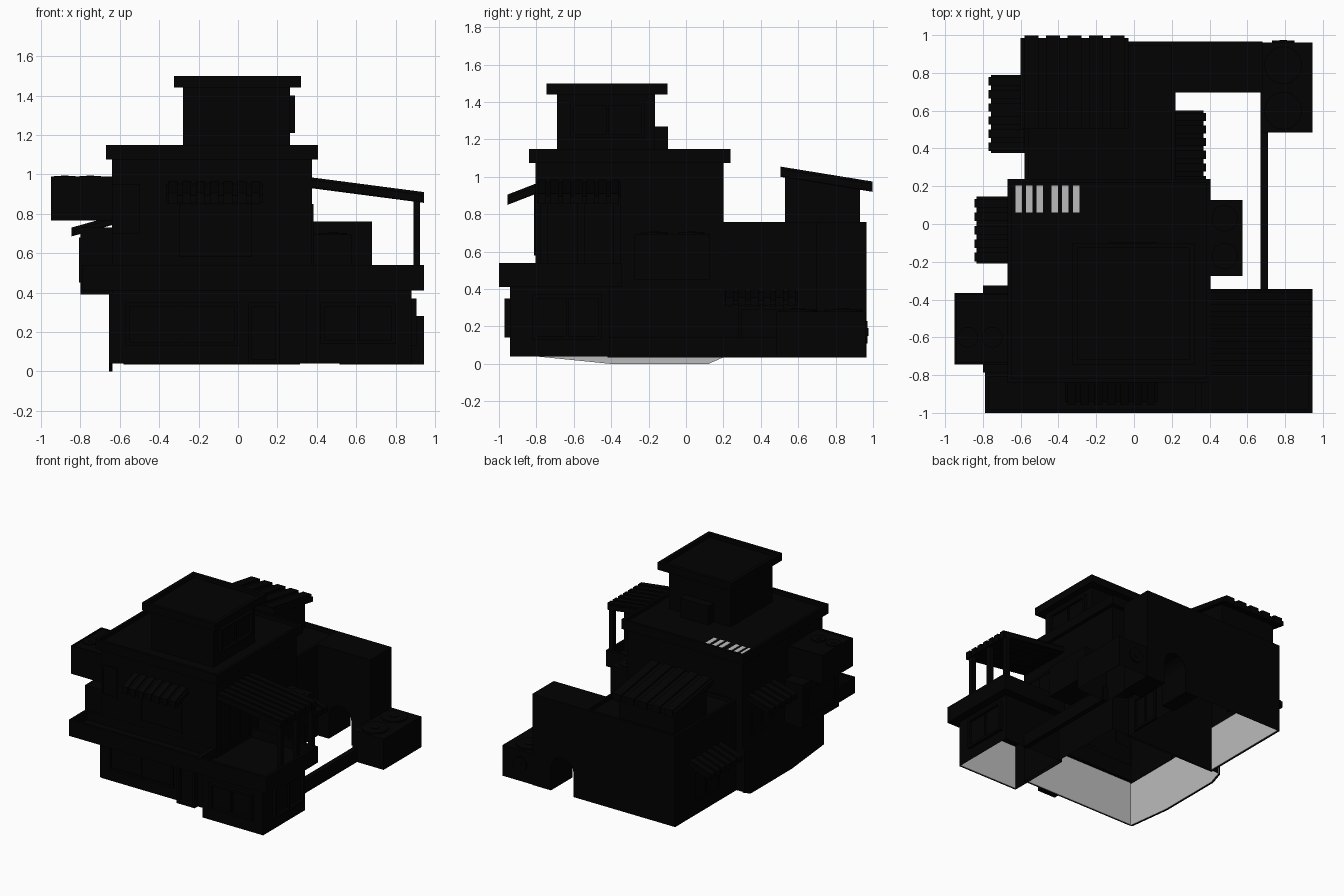
import bpy, bmesh, math
from mathutils import Vector, Matrix

if "Cube" in bpy.data.objects:
    bpy.data.objects.remove(bpy.data.objects["Cube"])

dark = bpy.data.materials.new("dark")
dark.diffuse_color = (0.0005, 0.0005, 0.0005, 1)
dark.use_nodes = True
dark.node_tree.nodes["Principled BSDF"].inputs["Base Color"].default_value = dark.diffuse_color
pale = bpy.data.materials.new("pale")
pale.diffuse_color = (0.5, 0.5, 0.5, 1)
pale.use_nodes = True
pale.node_tree.nodes["Principled BSDF"].inputs["Base Color"].default_value = pale.diffuse_color


def finish(name, bm, mat=dark):
    me = bpy.data.meshes.new(name)
    bm.to_mesh(me)
    bm.free()
    ob = bpy.data.objects.new(name, me)
    bpy.context.collection.objects.link(ob)
    me.materials.append(mat)
    return ob


def box(name, x, y, z, rim=0, depth=0.03, open_bottom=False, mat=dark):
    """Box from ranges; rim gives a sunken top with a parapet."""
    bm = bmesh.new()
    size = (x[1] - x[0], y[1] - y[0], z[1] - z[0])
    mid = Vector(((x[0] + x[1]) / 2, (y[0] + y[1]) / 2, (z[0] + z[1]) / 2))
    bmesh.ops.create_cube(bm, size=1, matrix=Matrix.Translation(mid) @ Matrix.Diagonal((*size, 1)))
    bm.normal_update()
    top = [f for f in bm.faces if f.normal.z > 0.9][0]
    bottom = [f for f in bm.faces if f.normal.z < -0.9]
    if rim:
        bmesh.ops.inset_region(bm, faces=[top], thickness=rim)
        inner = bmesh.ops.extrude_discrete_faces(bm, faces=[top])["faces"][0]
        for v in inner.verts:
            v.co.z -= depth
    if open_bottom:
        bmesh.ops.delete(bm, geom=bottom, context='FACES_ONLY')
    return finish(name, bm, mat)


def prism(name, pts, axis, lo, hi, mat=dark):
    """Extrude a profile along x (pts are y,z) or y (pts are x,z)."""
    bm = bmesh.new()
    put = (lambda p, t: (t, p[0], p[1])) if axis == 'x' else (lambda p, t: (p[0], t, p[1]))
    f = bm.faces.new([bm.verts.new(put(p, lo)) for p in pts])
    ext = bmesh.ops.extrude_face_region(bm, geom=[f])["geom"]
    d = put((0, 0), hi - lo)
    bmesh.ops.translate(bm, vec=d, verts=[v for v in ext if isinstance(v, bmesh.types.BMVert)])
    bmesh.ops.recalc_face_normals(bm, faces=bm.faces)
    return finish(name, bm, mat)


def awning(name, axis, inner, outer, lo, hi, n, t=0.04):
    """Sloping sheet from inner (pos, z) to outer (pos, z) with n raised ribs."""
    (p0, z0), (p1, z1) = inner, outer
    e = p1 - math.copysign(0.012, p1 - p0)
    prism(name, [(p0, z0 - 0.012), (e, z1 - 0.012), (e, z1 - t), (p0, z0 - t)], axis, lo, hi)
    step = (hi - lo) / n
    for i in range(n):
        a = lo + step * i + step * 0.18
        prism(name + "_rib", [(p0, z0), (p1, z1), (p1, z1 - t - 0.005), (p0, z0 - t - 0.005)],
              axis, a, a + step * 0.64)


def window(name, side, at, u, z, out=0.02, w=0.02, mullions=1):
    """Projecting frame, pane and mullions on a wall facing side at plane 'at'."""
    s = -1 if side[0] == '-' else 1

    def part(tag, uu, zz, d):
        r = sorted((at - s * 0.002, at + s * d))
        if side[1] == 'y':
            box(name + tag, uu, r, zz)
        else:
            box(name + tag, r, uu, zz)
    part("_pane", u, z, 0.004)
    for a in (u[0], u[1] - w):
        part("_jamb", (a, a + w), z, out)
    for a in (z[0], z[1] - w):
        part("_rail", u, (a, a + w), out)
    for i in range(mullions):
        c = u[0] + (u[1] - u[0]) * (i + 1) / (mullions + 1)
        part("_mullion", (c - w / 3, c + w / 3), z, out * 0.7)


def fan(name, x, y, z, r=0.07, side='z'):
    """Round fan grille: outer ring and hub."""
    for rad, h in ((r, 0.012), (r * 0.35, 0.02)):
        bm = bmesh.new()
        rot = Matrix.Rotation(math.pi / 2, 4, 'X') if side == 'y' else Matrix.Identity(4)
        bmesh.ops.create_cone(bm, cap_ends=True, segments=16, radius1=rad, radius2=rad,
                              depth=h, matrix=Matrix.Translation((x, y, z)) @ rot)
        finish(name, bm)


# main walls (open underneath)
box("main_block", (-0.64, 0.375), (-0.805, 0.2), (0.04, 1.09), open_bottom=True)
box("front_bay", (0.345, 0.88), (-0.94, -0.41), (0.04, 0.43), open_bottom=True)
box("rear_block", (-0.58, 0.22), (0.19, 0.965), (0.035, 0.76), rim=0.03, open_bottom=True)
skirt = [(-0.8, 0.39), (-0.8, 0.04), (-0.4, 0), (0.12, 0), (0.2, 0.035), (0.2, 0.39)]
prism("left_skirt", skirt, 'x', -0.655, -0.64)
prism("left_skirt_lining", skirt, 'x', -0.64, -0.637, pale)

# pale inner linings seen from below
box("front_lining", (-0.637, 0.345), (-0.801, -0.797), (0.045, 0.4), mat=pale)
box("bay_lining", (0.35, 0.875), (-0.936, -0.932), (0.045, 0.4), mat=pale)
box("rear_lining", (-0.576, -0.572), (0.2, 0.96), (0.045, 0.4), mat=pale)

# rear wing with arched passage
arch = [(0.415 + 0.1 * math.cos(t), 0.22 + 0.1 * math.sin(t))
        for t in [math.pi * (1 - i / 8) for i in range(9)]]
prism("arched_wing", [(0.2, 0.035), (0.315, 0.035)] + arch +
      [(0.515, 0.035), (0.68, 0.035), (0.68, 0.76), (0.2, 0.76)], 'y', 0.695, 0.965)

# main roof, grille slots and tower
box("main_roof", (-0.67, 0.405), (-0.84, 0.237), (1.075, 1.15), rim=0.03)
for x in (-0.61, -0.555, -0.5, -0.42, -0.365, -0.305):
    box("roof_slot", (x - 0.017, x + 0.017), (0.06, 0.205), (1.115, 1.122), mat=pale)
box("tower", (-0.28, 0.265), (-0.69, -0.165), (1.11, 1.45))
box("tower_roof", (-0.325, 0.32), (-0.745, -0.1), (1.44, 1.5), rim=0.04)
box("tower_hatch", (-0.13, 0.12), (-0.17, -0.095), (1.11, 1.27))
window("tower_side_window", '+x', 0.265, (-0.62, -0.22), (1.21, 1.4), 0.025)

# balconies
box("front_balcony", (-0.79, 0.345), (-1, -0.785), (0.41, 0.54), rim=0.03, depth=0.07)
box("corner_balcony", (0.34, 0.945), (-1, -0.345), (0.41, 0.54), rim=0.03, depth=0.07)

# left side boxes with fans
box("left_upper_unit", (-0.95, -0.63), (-0.745, -0.365), (0.765, 0.99), rim=0.015, depth=0.01)
for x in (-0.88, -0.75):
    fan("left_fan", x, -0.6, 0.985, 0.055)
box("left_bay", (-0.8, -0.63), (-0.785, -0.325), (0.39, 0.73))
window("left_bay_window", '-x', -0.797, (-0.74, -0.37), (0.45, 0.68), 0.01)

# right wall unit
box("right_unit", (0.36, 0.575), (-0.275, 0.127), (0.45, 0.695))
for y in (-0.17, 0.03):
    fan("right_fan", 0.48, y, 0.697)

# ground unit and low garden wall
box("ground_unit", (0.67, 0.945), (0.485, 0.96), (0.035, 0.28), open_bottom=True)
for y in (0.6, 0.84):
    fan("ground_fan", 0.79, y, 0.285, 0.1)
fan("ground_unit_dial", 0.79, 0.965, 0.17, 0.06, 'y')
box("garden_wall", (0.67, 0.71), (-0.42, 0.5), (0.035, 0.14))

# room below the rear awning, its top following the slope
prism("roof_room", [(0.53, 0.72), (0.93, 0.72), (0.93, 0.95), (0.53, 1.02)], 'x', -0.55, -0.06)

# awnings
awning("terrace_awning", 'y', (0.37, 0.985), (0.945, 0.91), -0.8, -0.35, 7, 0.05)
awning("front_awning", 'x', (-0.8, 0.965), (-0.955, 0.905), -0.365, 0.125, 7, 0.05)
awning("rear_awning", 'x', (0.505, 1.055), (0.998, 0.975), -0.6, -0.03, 5, 0.05)
awning("left_awning", 'y', (-0.63, 0.79), (-0.845, 0.73), -0.21, 0.145, 5)
awning("left_rear_awning", 'y', (-0.57, 0.5), (-0.77, 0.435), 0.375, 0.79, 6)
awning("court_awning", 'y', (0.21, 0.4), (0.38, 0.355), 0.2, 0.6, 6)
for y in (-0.76, -0.56, -0.37):
    box("terrace_post", (0.89, 0.925), (y - 0.02, y + 0.02), (0.45, 0.88))

# front windows and door
window("upper_front_window", '-y', -0.805, (-0.3, 0.07), (0.58, 0.85), 0.008)
window("upper_left_window", '-y', -0.805, (-0.64, -0.5), (0.7, 0.95), 0.008, mullions=0)
window("lower_front_window", '-y', -0.805, (-0.57, 0.0), (0.13, 0.35), 0.015)
window("front_door", '-y', -0.805, (0.05, 0.21), (0.04, 0.35), 0.04, mullions=0)
window("bay_front_window", '-y', -0.94, (0.42, 0.8), (0.14, 0.35), 0.03)

# side and rear windows
window("bay_side_window", '+x', 0.88, (-0.82, -0.45), (0.13, 0.37), 0.025)
window("terrace_door", '+x', 0.375, (-0.76, -0.38), (0.5, 0.85), 0.008, mullions=2)
window("court_door", '+x', 0.22, (0.28, 0.52), (0.04, 0.31), 0.015)
window("left_window", '-x', -0.64, (-0.17, 0.11), (0.46, 0.69), 0.015)
window("left_rear_window", '-x', -0.58, (0.42, 0.75), (0.14, 0.4), 0.015)
